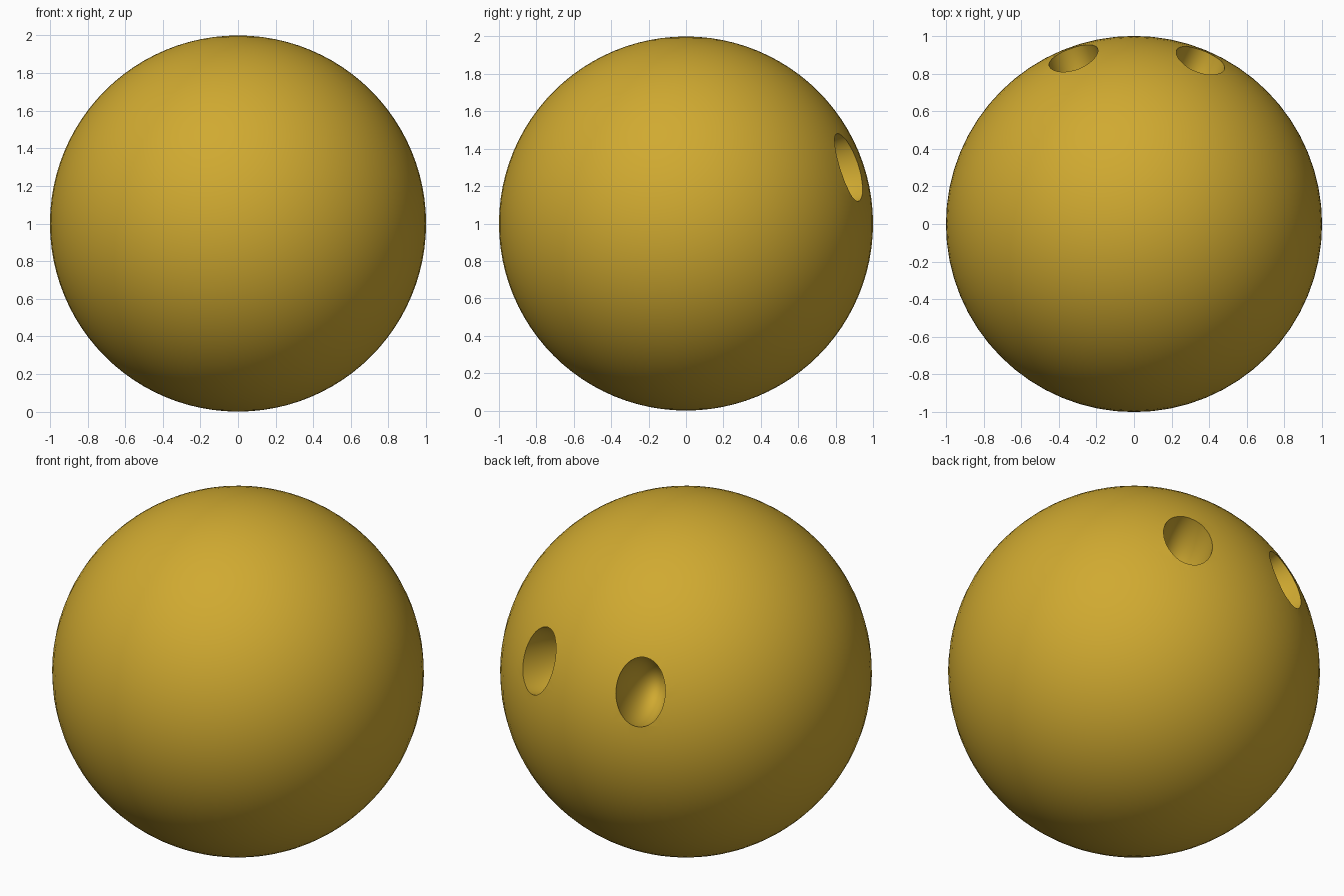
import bpy
import math
from mathutils import Matrix, Vector

cube = bpy.data.objects.get("Cube")
if cube:
    bpy.data.objects.remove(cube, do_unlink=True)

# Single gold colour
gold = bpy.data.materials.new("gold")
gold.use_nodes = True
colour = (0.63, 0.40, 0.03, 1)
gold.diffuse_color = colour
gold.node_tree.nodes["Principled BSDF"].inputs["Base Color"].default_value = colour

CENTRE = Vector((0, 0, 1))


def add_ball(name, segments, rings):
    bpy.ops.mesh.primitive_uv_sphere_add(segments=segments, ring_count=rings, radius=1)
    obj = bpy.context.object
    obj.name = name
    obj.data.materials.append(gold)
    bpy.ops.object.shade_smooth()
    return obj


def hole_cutter(name, toward):
    """Deep rounded pocket, taller than wide, pointing at the ball's centre."""
    cutter = add_ball(name, 48, 32)
    normal = Vector(toward).normalized()
    side = Vector((0, 0, 1)).cross(normal).normalized()
    up = normal.cross(side)
    turn = Matrix((side, up, normal)).transposed().to_4x4()
    size = Matrix.Diagonal((0.137, 0.19, 0.32, 1))
    cutter.matrix_world = Matrix.Translation(CENTRE + normal * 0.98) @ turn @ size
    cutter.hide_render = True
    return cutter


# Ball
ball = add_ball("ball", 64, 48)
ball.location = CENTRE

# Two finger holes in the upper back
cutters = [hole_cutter("left_hole_cutter", (0.35, 0.865, 0.30)),
           hole_cutter("right_hole_cutter", (-0.32, 0.88, 0.30))]
bpy.context.view_layer.update()
bpy.ops.object.select_all(action='DESELECT')
ball.select_set(True)
bpy.context.view_layer.objects.active = ball
for cutter in cutters:
    cut = ball.modifiers.new("finger_hole", 'BOOLEAN')
    cut.operation = 'DIFFERENCE'
    cut.solver = 'EXACT'
    cut.object = cutter
    bpy.ops.object.modifier_apply(modifier=cut.name)
for cutter in cutters:
    bpy.data.objects.remove(cutter, do_unlink=True)

# Smooth skin with crisp hole rims
bpy.ops.object.shade_smooth_by_angle(angle=math.radians(40))
